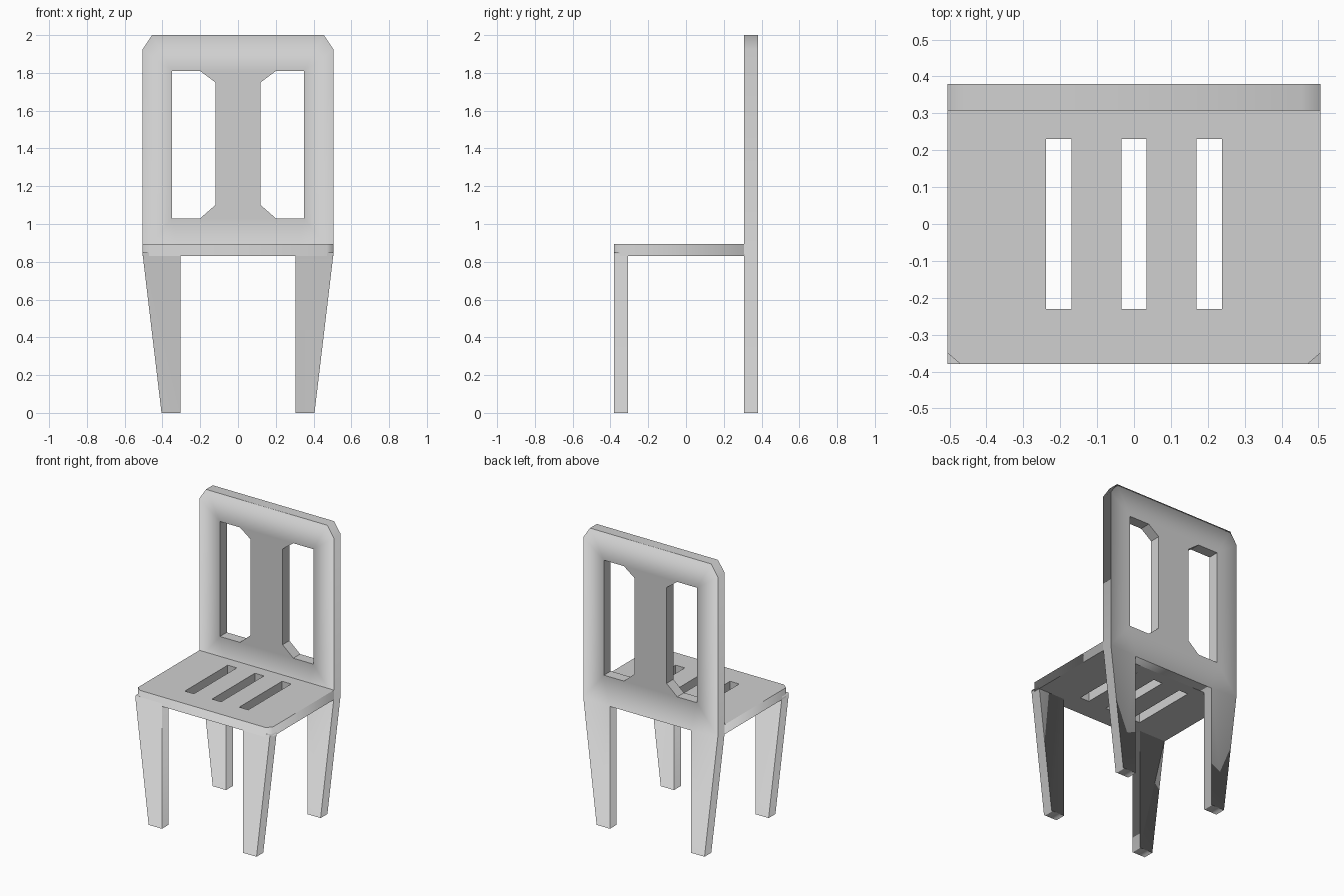
import bpy, bmesh

if "Cube" in bpy.data.objects:
    bpy.data.objects.remove(bpy.data.objects["Cube"])

grey = bpy.data.materials.new("light grey")
grey.diffuse_color = (0.63, 0.63, 0.63, 1)
grey.use_nodes = True
grey.node_tree.nodes["Principled BSDF"].inputs["Base Color"].default_value = grey.diffuse_color


def loop_edges(bm, points):
    vs = [bm.verts.new((a, b, 0)) for a, b in points]
    return [bm.edges.new((vs[i - 1], vs[i])) for i in range(len(vs))]


def panel(name, outline, holes, low, high, rim, upright):
    """Flat outline with cut-outs, soft rim and thickness from low to high."""
    bm = bmesh.new()
    face = bm.faces.new([bm.verts.new((a, b, 0)) for a, b in outline])
    bmesh.ops.inset_region(bm, faces=[face], thickness=rim,
                           use_boundary=True, use_even_offset=True)
    # refill the middle around the cut-outs
    if holes:
        edges = list(face.edges)
        bmesh.ops.delete(bm, geom=[face], context='FACES_ONLY')
        for h in holes:
            edges += loop_edges(bm, h)
        bmesh.ops.triangle_fill(bm, edges=edges, use_beauty=True, normal=(0, 0, 1))
    # thickness
    ext = bmesh.ops.extrude_face_region(bm, geom=bm.faces[:])
    top = {g for g in ext["geom"] if isinstance(g, bmesh.types.BMVert)}
    for v in bm.verts:
        v.co.z = high if v in top else low
    # smooth outside, crisp cut-outs
    rims = {(round(a, 3), round(b, 3)) for h in holes for a, b in h}
    for e in bm.edges:
        if all((round(v.co.x, 3), round(v.co.y, 3)) in rims for v in e.verts):
            e.smooth = False
    for f in bm.faces:
        f.smooth = True
    if upright:
        for v in bm.verts:
            v.co.yz = v.co.zy
    bmesh.ops.recalc_face_normals(bm, faces=bm.faces)
    me = bpy.data.meshes.new(name)
    bm.to_mesh(me)
    bm.free()
    me.materials.append(grey)
    ob = bpy.data.objects.new(name, me)
    bpy.context.collection.objects.link(ob)
    return ob


def mirrored(points):
    return [(-a, b) for a, b in reversed(points)]


# backrest and rear legs in one board
half = [(0.305, 0.83), (0.305, 0), (0.405, 0), (0.505, 0.84), (0.505, 1.925), (0.455, 2.0)]
slot = [(0.35, 1.03), (0.35, 1.81), (0.20, 1.81), (0.12, 1.75), (0.12, 1.10), (0.20, 1.03)]
panel("backrest_and_rear_legs", half + mirrored(half), [slot, mirrored(slot)],
      0.307, 0.38, 0.045, True)

# seat with three slots
seat = [(0.47, -0.38), (0.505, -0.35), (0.505, 0.31)]
slots = [[(c - 0.034, -0.23), (c + 0.034, -0.23), (c + 0.034, 0.23), (c - 0.034, 0.23)]
         for c in (-0.204, 0, 0.204)]
panel("seat", seat + mirrored(seat), slots, 0.83, 0.895, 0.07, False)

# front legs
leg = [(0.305, 0), (0.405, 0), (0.505, 0.84), (0.505, 0.85), (0.305, 0.85)]
for side, pts in (("right", leg), ("left", mirrored(leg))):
    panel("front_leg_" + side, pts, [], -0.38, -0.307, 0.045, True)
